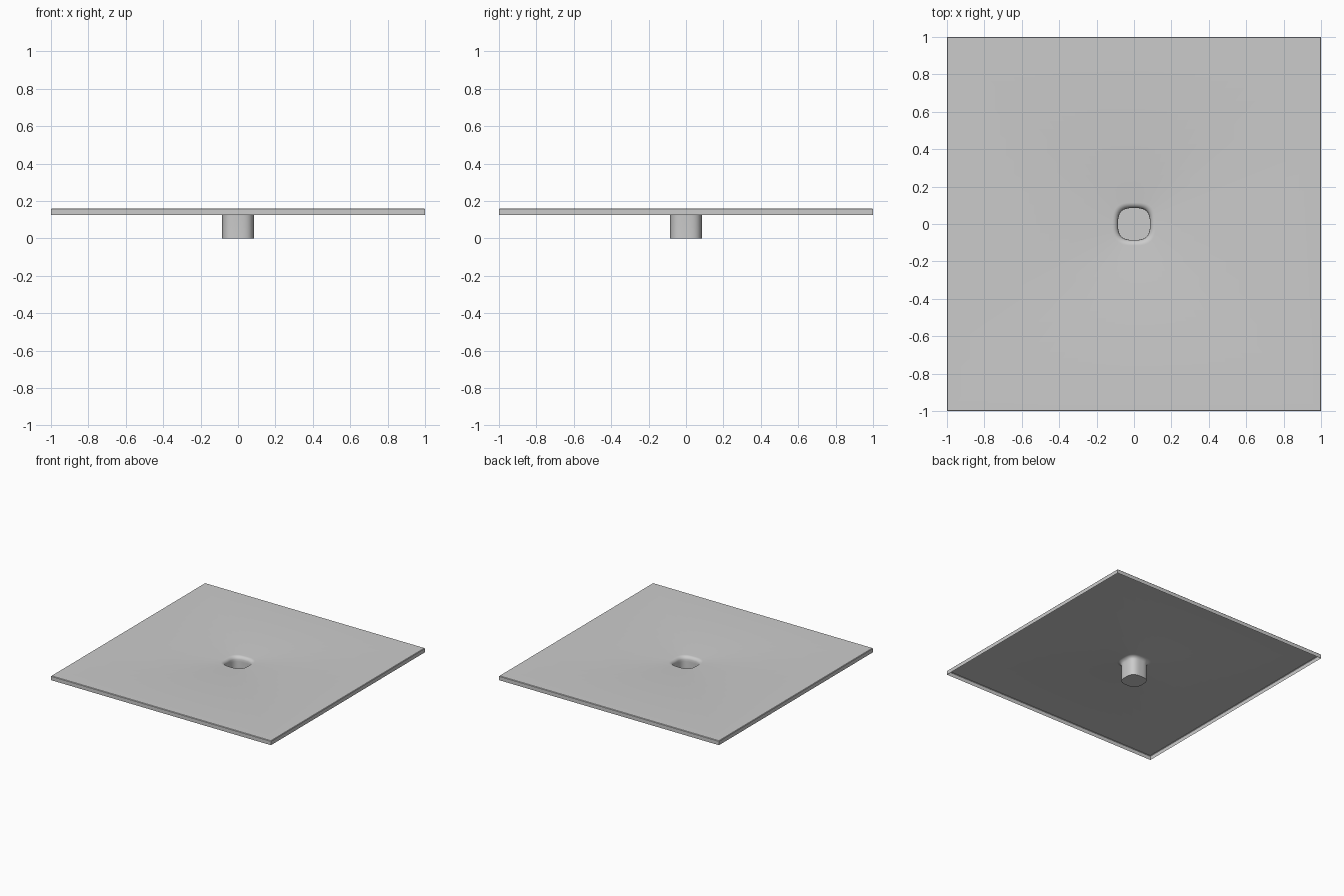
import bpy, bmesh, math

if "Cube" in bpy.data.objects:
    bpy.data.objects.remove(bpy.data.objects["Cube"])

SEG = 64  # multiple of 8, so the square rings hit their corners


def squircle(half, z, n=3.0):
    """Rounded-square ring."""
    pts = []
    for i in range(SEG):
        a = 2 * math.pi * i / SEG
        c, s = math.cos(a), math.sin(a)
        r = half / (abs(c) ** n + abs(s) ** n) ** (1 / n)
        pts.append((r * c, r * s, z))
    return pts


def square(half, z):
    """Sharp square ring with matching vertex count."""
    pts = []
    for i in range(SEG):
        a = 2 * math.pi * i / SEG
        c, s = math.cos(a), math.sin(a)
        r = half / max(abs(c), abs(s))
        pts.append((r * c, r * s, z))
    return pts


TOP, RIM = 0.16, 0.125

# closed drain socket, from its floor upwards
rings = [squircle(0.085, 0.0), squircle(0.085, 0.12)]

# rounded lip flowing into the sheet
lip = 0.03
for k in range(1, 7):
    t = k / 6 * math.pi / 2
    rings.append(squircle(0.085 + lip * (1 - math.cos(t)),
                          TOP - lip + lip * math.sin(t)))

# flat sheet, slightly eased edge and open-backed skirt
rings += [square(0.996, TOP), square(1.0, TOP - 0.004), square(1.0, RIM)]

bm = bmesh.new()
loops = [[bm.verts.new(p) for p in ring] for ring in rings]
bm.faces.new(loops[0])
for low, high in zip(loops, loops[1:]):
    for i in range(SEG):
        j = (i + 1) % SEG
        bm.faces.new((low[j], low[i], high[i], high[j]))
bm.normal_update()
if loops[0][0].link_faces and max(bm.faces, key=lambda f: f.calc_area()).normal.z < 0:
    bmesh.ops.reverse_faces(bm, faces=bm.faces[:])
bmesh.ops.recalc_face_normals(bm, faces=bm.faces[:])
if max(bm.faces, key=lambda f: f.calc_area()).normal.z < 0:
    bmesh.ops.reverse_faces(bm, faces=bm.faces[:])

mesh = bpy.data.meshes.new("tray_with_socket")
bm.to_mesh(mesh)
bm.free()
tray = bpy.data.objects.new("tray_with_socket", mesh)
bpy.context.collection.objects.link(tray)

bpy.context.view_layer.objects.active = tray
tray.select_set(True)
bpy.ops.object.shade_smooth_by_angle(angle=math.radians(30))
